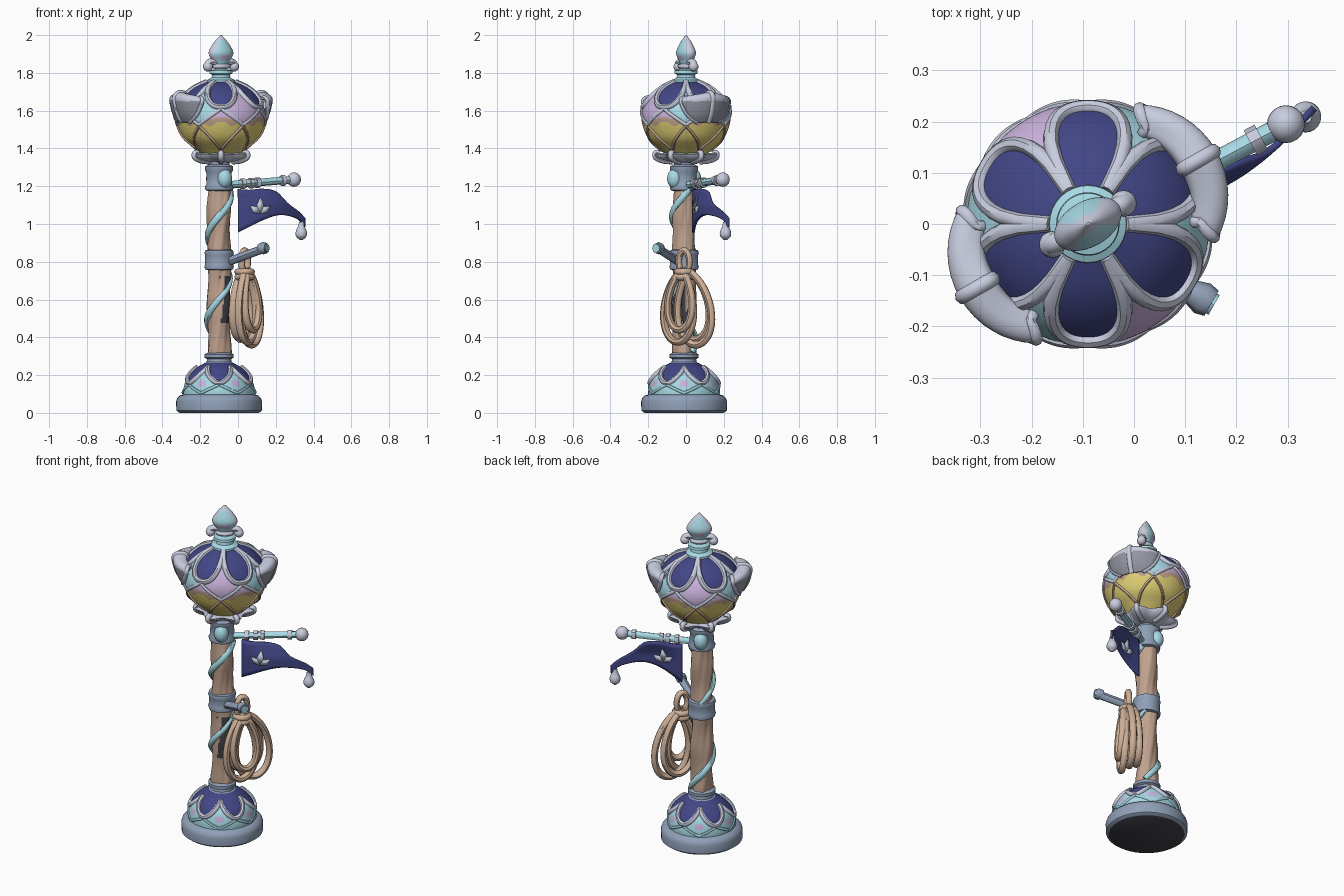
import bpy, bmesh, math
from math import sin, cos, pi, radians
from mathutils import Vector, Matrix

if "Cube" in bpy.data.objects:
    bpy.data.objects.remove(bpy.data.objects["Cube"])


def material(name, rgb):
    lin = [((c / 255 + 0.055) / 1.055) ** 2.4 for c in rgb] + [1]
    m = bpy.data.materials.new(name)
    m.use_nodes = True
    m.diffuse_color = lin
    m.node_tree.nodes["Principled BSDF"].inputs["Base Color"].default_value = lin
    return m


SILVER = material("silver", (200, 204, 222))
SLATE = material("slate blue", (144, 160, 184))
CYAN = material("pale cyan", (168, 218, 230))
NAVY = material("navy", (66, 70, 134))
GLOW = material("yellow glass", (224, 207, 116))
LILAC = material("lilac", (204, 180, 222))
WOOD = material("wood", (192, 162, 142))
ROPE = material("rope", (206, 176, 152))
DARK = material("shadow brown", (66, 64, 70))
PEWTER = material("pewter", (148, 150, 162))

POLE = Vector((-0.1, -0.01, 0))
LAMP = Vector((-0.09, 0, 0))
ARM = Vector((cos(radians(28)), sin(radians(28)), 0))
PEG = Vector((cos(radians(-30)), sin(radians(-30)), 0))


def spline(pts, n=6):
    """Catmull-Rom samples through a few points."""
    p = [Vector(q) for q in pts]
    p = [2 * p[0] - p[1]] + p + [2 * p[-1] - p[-2]]
    out = []
    for i in range(1, len(p) - 2):
        a, b, c, d = p[i - 1:i + 3]
        for k in range(n):
            t = k / n
            out.append(0.5 * (2 * b + (c - a) * t + (2 * a - 5 * b + 4 * c - d) * t * t
                              + (3 * b - a - 3 * c + d) * t ** 3))
    return out + [p[-2]]


def finish(ob, mats):
    for m in mats:
        ob.data.materials.append(m)
    bpy.ops.object.select_all(action="DESELECT")
    ob.select_set(True)
    bpy.context.view_layer.objects.active = ob
    if ob.type == "CURVE":
        bpy.ops.object.convert(target="MESH")
    bpy.ops.object.shade_smooth_by_angle(angle=radians(45))
    return ob


def grid(name, rows, mats, rule=None, wrap=False, thick=0):
    """Skin rows of points; rule picks the material index from a face."""
    bm = bmesh.new()
    vs = [[bm.verts.new(p) for p in row] for row in rows]
    n = len(vs[0])
    for a, b in zip(vs, vs[1:]):
        for j in range(n if wrap else n - 1):
            k = (j + 1) % n
            bm.faces.new((a[j], a[k], b[k], b[j]))
    if wrap:
        bm.faces.new(vs[0][::-1])
        bm.faces.new(vs[-1])
    bm.normal_update()
    if rule:
        for f in bm.faces:
            f.material_index = rule(f.calc_center_median(), f.normal)
    me = bpy.data.meshes.new(name)
    bm.to_mesh(me)
    bm.free()
    ob = bpy.data.objects.new(name, me)
    bpy.context.collection.objects.link(ob)
    if thick:
        s = ob.modifiers.new("thickness", "SOLIDIFY")
        s.thickness, s.offset = thick, 0
    return finish(ob, mats)


def lathe(name, prof, mats, c=POLE, seg=48, rule=None, mod=lambda a, z: 1):
    rows = [[c + Vector((r * mod(a, z) * cos(a), r * mod(a, z) * sin(a), z))
             for a in (2 * pi * j / seg for j in range(seg))] for r, z in prof]
    return grid(name, rows, mats, rule, True)


def tube(name, pts, rad, mat, cyclic=False, taper=lambda t: 1):
    cu = bpy.data.curves.new(name, "CURVE")
    cu.dimensions, cu.bevel_depth, cu.bevel_resolution = "3D", rad, 2
    cu.use_fill_caps = True
    s = cu.splines.new("POLY")
    s.points.add(len(pts) - 1)
    for i, p in enumerate(pts):
        s.points[i].co = (*p, 1)
        s.points[i].radius = taper(i / (len(pts) - 1))
    s.use_cyclic_u = cyclic
    ob = bpy.data.objects.new(name, cu)
    bpy.context.collection.objects.link(ob)
    return finish(ob, [mat])


def ball(name, loc, size, mat):
    bpy.ops.mesh.primitive_uv_sphere_add(segments=20, ring_count=12, location=loc)
    ob = bpy.context.object
    ob.name, ob.scale = name, size
    return finish(ob, [mat])


def bearing(p, c):
    return math.degrees(math.atan2(p.y - c.y, p.x - c.x)) % 360


def lobe(p, c):
    """0 at the middle of a lobe, 1 at the seam between two lobes."""
    return abs(bearing(p, c) % 60 - 30) / 30


def ribs(name, prof, c, height, rad, mat):
    """Raised outlines lying on a lathed body, one arch per lobe."""
    for k in range(6):
        pts = []
        for i in range(-12, 13):
            z, a = height(abs(i) / 12), radians(30 + 60 * k + 2.5 * i)
            lo, hi = next((p, q) for p, q in zip(prof, prof[1:]) if p.y <= z <= q.y)
            r = lo.x + (hi.x - lo.x) * (z - lo.y) / (hi.y - lo.y)
            pts.append(c + Vector((r * cos(a), r * sin(a), z)))
        tube(f"{name}_{k + 1}", pts, rad, mat)


# Plinth and petalled foot
lathe("plinth", [(.21, 0), (.226, .012), (.228, .06), (.222, .078), (.208, .092), (.18, .1)],
      [SLATE, DARK], rule=lambda p, n: int(n.z < -.9))
foot = spline([(.19, .085), (.188, .13), (.168, .19), (.125, .235), (.075, .265)])
foot_edge = lambda u: .158 + .085 * u ** 1.7


def foot_rule(p, n):
    u = lobe(p, POLE)
    return 1 if p.z > foot_edge(u) else 2 if u > .8 and .14 < p.z < .17 else 0


lathe("foot", foot, [CYAN, NAVY, LILAC], seg=96, rule=foot_rule)
ribs("foot_rib", foot, POLE, foot_edge, .014, SILVER)
ribs("foot_lower_rib", foot, POLE, lambda u: .15 - .045 * u, .008, CYAN)
lathe("foot_collar", [(.085, .235), (.085, .258), (.066, .27), (.064, .285), (.077, .292),
                      (.077, .31), (.06, .32)], [SLATE])

# Twisted post with a climbing vine
lathe("post", [(.06, .3 + .0125 * i) for i in range(73)], [WOOD, DARK],
      rule=lambda p, n: int(n.dot(PEG) > .75 and .48 < p.z < .72),
      mod=lambda a, z: 1 + .07 * sin(3 * a - 14 * z) + .05 * sin(25 * z) + .025 * sin(9 * a - 20 * z))
vine = []
for i in range(91):
    z = .32 + .86 * i / 90
    a = 2 * pi * (.75 + (z - 1.04) / .44)
    vine.append(POLE + Vector((.06 * cos(a), .06 * sin(a), z)))
tube("vine", vine, .02, CYAN, taper=lambda t: .8 + .2 * sin(9 * t))

# Middle collar with peg
lathe("middle_collar", [(.055, .755), (.074, .76), (.078, .775), (.074, .785), (.074, .835),
                        (.078, .845), (.074, .86), (.055, .865)], [SLATE])
peg_root = POLE + PEG * .04 + Vector((0, 0, .795))
peg_end = POLE + PEG * .28 + Vector((0, 0, .872))
tube("peg", [peg_root, peg_end], .023, SLATE)
tube("peg_tip", [peg_end - PEG * .035, peg_end - PEG * .01, peg_end + PEG * .01], .033, SLATE,
     taper=lambda t: (.75, 1, .85)[round(t * 2)])
tube("peg_cap", [peg_end, peg_end + PEG * .016], .022, CYAN)

# Hanging rope coil
side = Vector((.5, .87, 0))
knot = Vector((.035, -.01, .75))
for k, (hw, off, low, depth) in enumerate([(.105, -.02, .375, .03), (.12, .072, .36, 0),
                                           (.11, .04, .39, -.045), (.085, 0, .44, .05)]):
    pts = []
    for i in range(40):
        t = 2 * pi * i / 40
        w = abs(sin(t / 2)) ** .5
        pts.append(knot + side * (hw * sin(t) * w + off * w) + PEG * depth * w
                   + Vector((0, 0, (low - .75) * (1 - cos(t)) / 2)))
    tube(f"rope_loop_{k + 1}", pts, .02, ROPE, True)
for k in range(2):
    tube(f"rope_wrap_{k + 1}", [knot + Vector((.037 * cos(i * pi / 8), .037 * sin(i * pi / 8), .027 * k - .03))
                                for i in range(16)], .018, ROPE, True)
tube("rope_hanger", [knot + side * .032 * sin(i * pi / 10) + Vector((0, 0, .05 - .06 * cos(i * pi / 10)))
                     for i in range(20)], .018, ROPE, True)

# Upper collar and neck
lathe("upper_collar", [(.058, 1.175), (.072, 1.18), (.076, 1.195), (.068, 1.21), (.066, 1.27),
                       (.074, 1.285), (.074, 1.305), (.055, 1.315), (.052, 1.34), (.07, 1.37)], [SLATE])
for k in range(2):
    a = radians(-60 + 180 * k)
    ball(f"collar_boss_{k + 1}", POLE + Vector((.058 * cos(a), .058 * sin(a), 1.24)), (.04, .04, .052), CYAN)

# Flag arm
arm_root = Vector((-.07, 0, 1.205))
arm_end = arm_root + ARM * .415 + Vector((0, 0, .03))
tube("flag_arm", [arm_root, arm_end], .02, CYAN)
for k, t in enumerate((.26, .38, .47, .84)):
    p = arm_root.lerp(arm_end, t)
    tube(f"arm_ring_{k + 1}", [p - ARM * .012, p + ARM * .012], .028, SILVER)
ball("arm_knob", arm_end, (.037, .037, .038), SILVER)

# Flag with emblem and tassel
rows = []
FLAG = spline([(0, 1.185, .955), (.06, 1.18, .985), (.13, 1.185, 1.02), (.2, 1.17, 1.045),
               (.26, 1.11, 1.045), (.32, 1.065, 1.025), (.352, 1.03, .985)], 4)


def flag_point(x, z):
    bow = .055 * sin(pi * x / .36) * min(1, (1.25 - z) / .15)
    return Vector((x, .04 + .54 * x - bow, z))


for x, top, low in FLAG:
    rows.append([flag_point(x, low + (top - low) * i / 8) for i in range(9)])
grid("flag", rows, [NAVY], thick=.014)
face = Vector((.47, -.88, 0))
for s in (-1, 1):
    for k, (tilt, size) in enumerate([(-52, .062), (0, .08), (52, .062)]):
        a = radians(tilt)
        d, e = Vector((sin(a), cos(a))) * size, Vector((cos(a), -sin(a))) * .019
        pts = [(0, 0), d * .55 + e, d * 1.1, d * .55 - e]
        quad = [flag_point(.113 + q[0], 1.055 + q[1]) + face * .011 * s for q in pts]
        grid(f"emblem_leaf_{k + 1}", [[quad[0], quad[1]], [quad[3], quad[2]]], [SILVER], thick=.006)
tip = flag_point(.335, 0)
lathe("tassel", spline([(.008, .915), (.028, .935), (.029, .96), (.018, .985), (.012, 1.01)], 4),
      [SILVER], Vector((tip.x, tip.y, 0)), 20)

# Leafy cup below the lantern
lathe("lantern_cup", [(.05, 1.325), (.1, 1.335), (.14, 1.352), (.15, 1.368), (.13, 1.375), (.08, 1.37)],
      [SILVER], LAMP, 72, mod=lambda a, z: 1 - .13 * cos(6 * a))
for k in range(6):
    a = radians(30 + 60 * k)
    tube(f"cup_curl_{k + 1}", [LAMP + Vector((r * cos(a), r * sin(a), z)) for r, z in
                               spline([(.07, 1.33), (.12, 1.335), (.16, 1.352), (.16, 1.376), (.14, 1.376)], 4)],
         .015, SILVER)

# Lantern globe: navy dome, tinted petals, glowing glass
globe = spline([(.09, 1.35), (.145, 1.4), (.198, 1.45), (.226, 1.51), (.237, 1.57), (.225, 1.625),
                (.19, 1.68), (.135, 1.725), (.055, 1.76)], 8)
lobe_edge = lambda u: 1.62 + .132 * u ** 2.6
petal_edge = lambda u: 1.61 - .085 * u


def globe_rule(p, n):
    u = lobe(p, LAMP)
    if p.z > lobe_edge(u):
        return 0
    if p.z > petal_edge(u):
        # the two petals between the curled ones are lilac in the middle
        return 2 if abs(bearing(p, LAMP) % 180 - 120) < 20 else 1
    return 2 if p.z > 1.562 - .01 * u else 4 if p.z > 1.532 + .012 * cos(6 * u) else 3


lathe("lantern_globe", globe, [NAVY, CYAN, LILAC, GLOW, WOOD], LAMP, 120, globe_rule)
ribs("dome_rib", globe, LAMP, lobe_edge, .0155, SILVER)
ribs("petal_rib", globe, LAMP, petal_edge, .010, SILVER)
ribs("glass_rib", globe, LAMP, lambda u: 1.39 + .13 * u, .008, WOOD)

# Two large curled petals hugging the globe
path = spline([(.236, 1.54), (.262, 1.585), (.278, 1.64), (.28, 1.675), (.258, 1.692), (.225, 1.69), (.215, 1.675)], 5)
for k, mid in enumerate((30, 210)):
    rows = []
    for i, (r, z) in enumerate(path):
        t = i / (len(path) - 1)
        hw = 15 + 21 * sin(pi * min(.8, t * 1.1)) ** .8
        row = []
        for j in range(-8, 9):
            s, b = j / 8, radians(mid + hw * j / 8)
            q = r - .035 * s * s * sin(pi * t)
            row.append(LAMP + Vector((q * cos(b), q * sin(b), z - .035 * abs(s) * t)))
        rows.append(row)
    grid(f"curled_petal_{k + 1}", rows, [PEWTER, SILVER], lambda p, n: int(p.z > 1.65), thick=.014)
    for e in (0, -1):
        tube(f"petal_rim_{k + 1}", [row[e] for row in rows], .012, SILVER)
    a = radians(mid)
    tube(f"petal_scroll_{k + 1}", [LAMP + Vector((r * cos(a), r * sin(a), z)) for r, z in path], .016, SILVER)

# Finial
lathe("finial_neck", [(.078, 1.735), (.075, 1.762), (.05, 1.775), (.047, 1.79), (.062, 1.797), (.06, 1.812),
                      (.032, 1.82), (.03, 1.84)], [CYAN], LAMP, 32)
turn = Matrix.Rotation(radians(30), 4, "Z")
leaf = lathe("finial_leaf", spline([(.026, 1.82), (.044, 1.86), (.066, 1.905), (.042, 1.955), (.004, 2.0)], 5),
             [SILVER, CYAN, LILAC], Vector((0, 0, 0)), 32,
             lambda p, n: 0 if abs(p.x) > .78 * (.066 - .55 * abs(p.z - 1.9)) or not 1.84 < p.z < 1.97
             else 2 if abs(p.z - 1.885) < .014 and abs(p.x) < .022 else 1)
leaf.data.transform(Matrix.Translation(LAMP) @ turn @ Matrix.Diagonal((1.08, .68, 1, 1)))
for s in (-1, 1):
    curl = spline([(.01, 1.825), (.04, 1.855), (.072, 1.855), (.086, 1.835), (.075, 1.82)], 5)
    tube("finial_scroll", [LAMP + turn @ Vector((s * x, 0, z)) for x, z in curl], .019, SILVER)
    ball("scroll_bud", LAMP + turn @ Vector((s * .08, 0, 1.833)), (.026, .026, .026), SILVER)
tube("finial_band", [LAMP + turn @ Vector((.042 * cos(i * pi / 8), .03 * sin(i * pi / 8), 1.835))
                     for i in range(16)], .012, SILVER, True)
